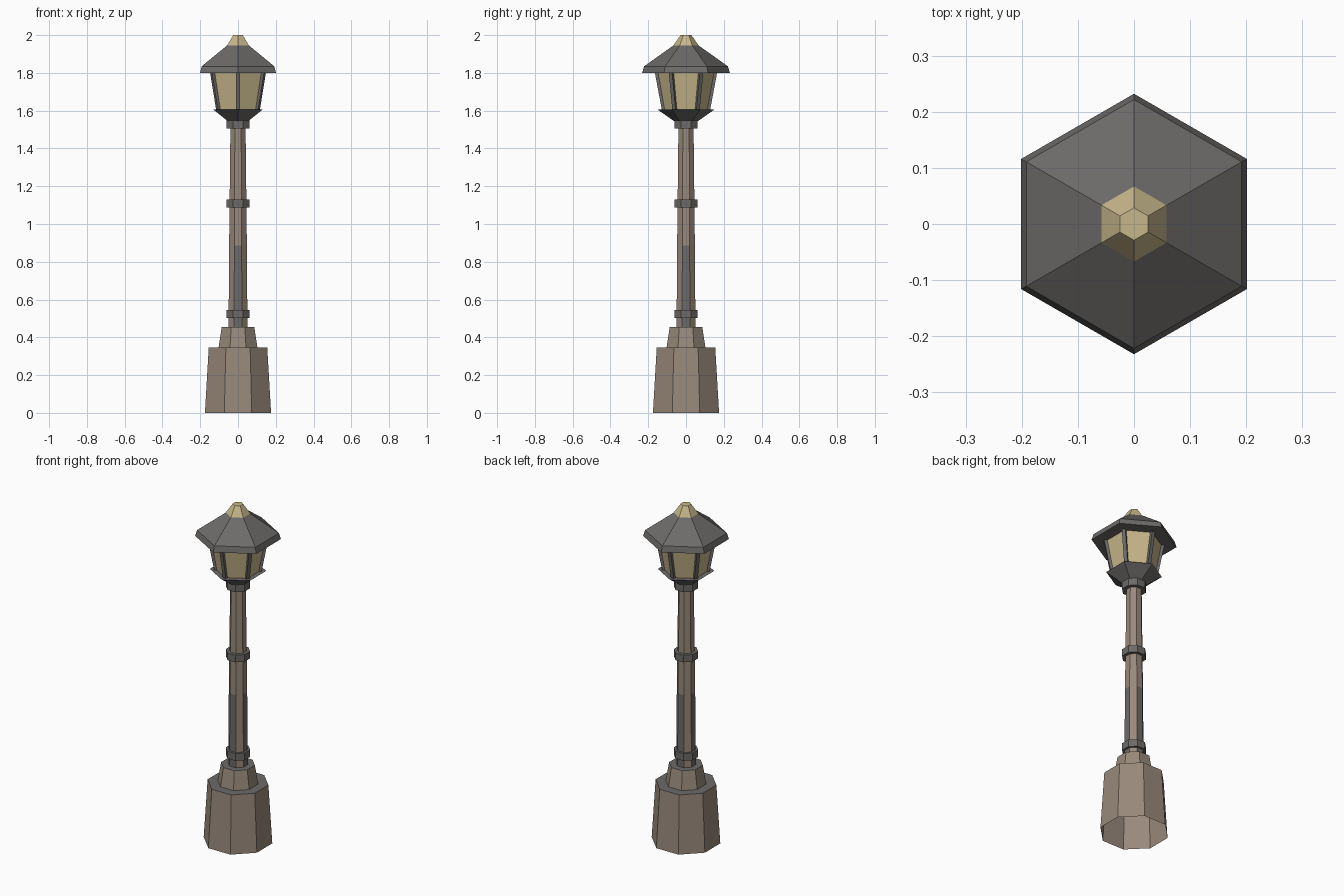
import bpy, bmesh
from math import cos, sin, pi, tau
from mathutils import Matrix

cube = bpy.data.objects.get("Cube")
if cube:
    bpy.data.objects.remove(cube, do_unlink=True)


def material(name, rgb):
    linear = [((c / 255 + 0.055) / 1.055) ** 2.4 for c in rgb] + [1]
    mat = bpy.data.materials.new(name)
    mat.use_nodes = True
    mat.diffuse_color = linear
    mat.node_tree.nodes["Principled BSDF"].inputs["Base Color"].default_value = linear
    return mat


STONE = material("warm stone", (152, 137, 123))
IRON = material("dark iron", (109, 107, 105))
GLASS = material("pale amber glass", (198, 182, 138))


def finish(name, bm, mats):
    bmesh.ops.recalc_face_normals(bm, faces=bm.faces)
    mesh = bpy.data.meshes.new(name)
    bm.to_mesh(mesh)
    bm.free()
    for mat in mats:
        mesh.materials.append(mat)
    obj = bpy.data.objects.new(name, mesh)
    bpy.context.collection.objects.link(obj)
    return obj


def prism(name, sides, profile, mats, bottom=True, rule=None):
    """Stack of regular polygons; profile holds (flat-to-centre distance, height)."""
    bm = bmesh.new()
    rings = []
    for flat, z in profile:
        r = flat / cos(pi / sides)
        angles = [tau * (i + 0.5) / sides for i in range(sides)]
        rings.append([bm.verts.new((r * cos(a), r * sin(a), z)) for a in angles])
    for low, high in zip(rings, rings[1:]):
        for i in range(sides):
            j = (i + 1) % sides
            bm.faces.new((low[i], low[j], high[j], high[i]))
    bm.faces.new(rings[-1])
    if bottom:
        bm.faces.new(rings[0][::-1])
    bm.normal_update()
    if rule:
        for face in bm.faces:
            face.material_index = int(rule(face))
    return finish(name, bm, mats)


# Stepped octagonal pedestal, open below, with iron ledges
prism("pedestal", 8, [(0.175, 0), (0.155, 0.345), (0.103, 0.345), (0.086, 0.455)],
      [STONE, IRON], bottom=False, rule=lambda f: abs(f.normal.z) > 0.9)


# Tapered post with iron panels on the four axis-facing sides of its lower part
def is_panel(face):
    n = face.normal
    return face.calc_center_median().z < 0.88 and max(abs(n.x), abs(n.y)) > 0.9


prism("post", 8, [(0.05, 0.455), (0.047, 0.885), (0.04, 1.52)], [STONE, IRON], rule=is_panel)

# Iron bands around the post
for name, low, high in (("lower_band", 0.502, 0.545), ("middle_band", 1.088, 1.13),
                        ("top_collar", 1.505, 1.548)):
    prism(name, 8, [(0.062, low), (0.062, high)], [IRON])

# Lantern: cup, glass, roof and finial
prism("lantern_cup", 6, [(0.055, 1.545), (0.108, 1.588), (0.132, 1.607)], [IRON])
prism("lantern_glass", 6, [(0.103, 1.605), (0.133, 1.802)], [GLASS])
prism("roof", 6, [(0.201, 1.80), (0.192, 1.835), (0.058, 1.945)], [IRON])
prism("finial", 6, [(0.058, 1.945), (0.025, 2.0)], [GLASS])

# Slanted bars at the corners of the glass
bar_half = 0.01
for k in range(6):
    bm = bmesh.new()
    bmesh.ops.create_cube(bm, size=2)
    for v in bm.verts:
        centre, z = (0.155, 1.802) if v.co.z > 0 else (0.118, 1.605)
        v.co = (centre + bar_half * v.co.x, bar_half * v.co.y, z)
    bm.transform(Matrix.Rotation(tau * (k + 0.5) / 6, 4, "Z"))
    finish(f"lantern_bar_{k + 1}", bm, [IRON])
